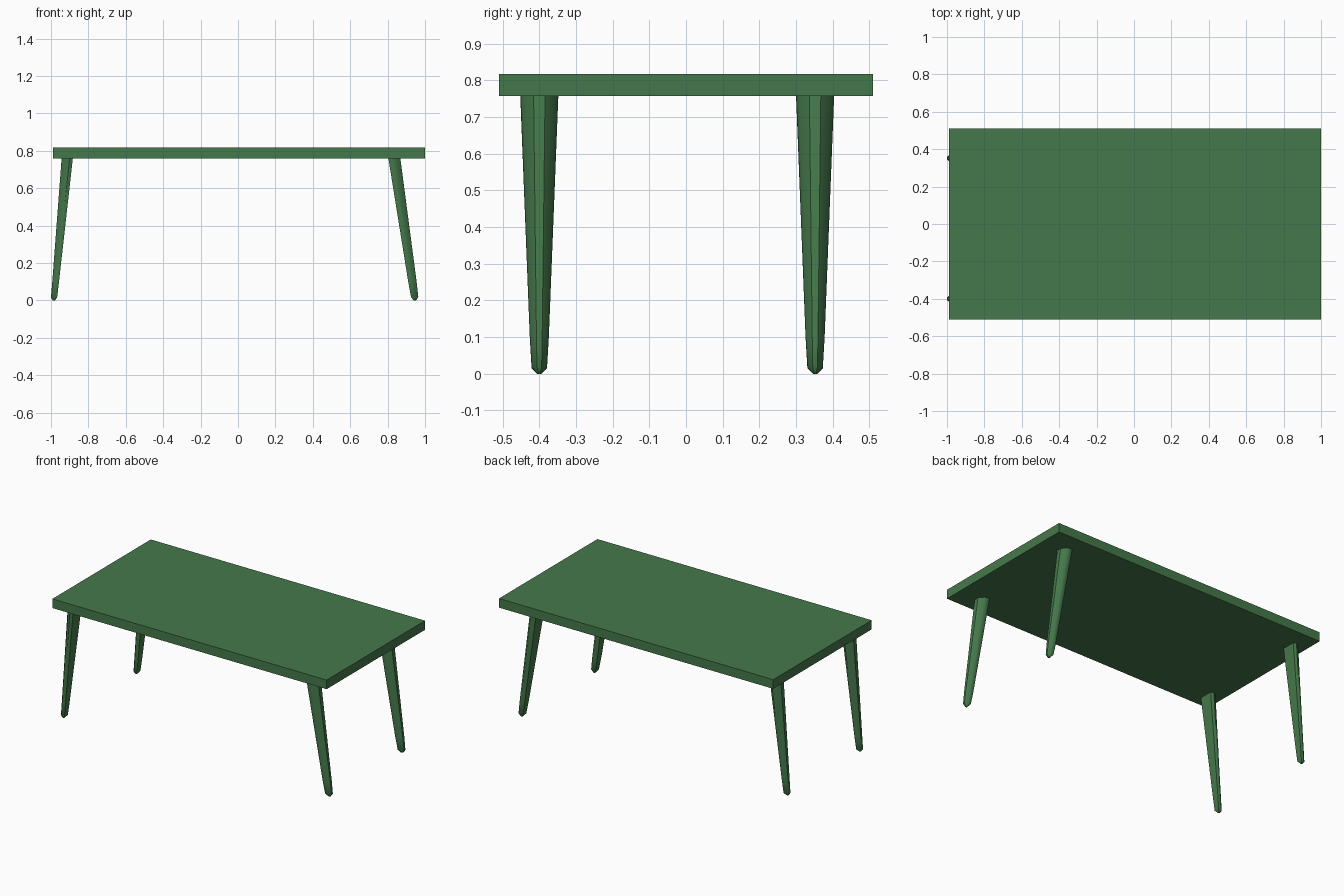
import bpy, bmesh

if "Cube" in bpy.data.objects:
    bpy.data.objects.remove(bpy.data.objects["Cube"])

mat = bpy.data.materials.new("green_paint")
mat.diffuse_color = (0.06, 0.19, 0.07, 1)
mat.use_nodes = True
mat.node_tree.nodes["Principled BSDF"].inputs["Base Color"].default_value = mat.diffuse_color


def finish(name, bm):
    bmesh.ops.recalc_face_normals(bm, faces=bm.faces)
    me = bpy.data.meshes.new(name)
    bm.to_mesh(me)
    bm.free()
    me.materials.append(mat)
    ob = bpy.data.objects.new(name, me)
    bpy.context.collection.objects.link(ob)
    return ob


# D-shaped leg section: (outward 0..1, sideways -1..1), flat on the inner side
SECTION = [(0.0, -0.85), (0.3, -1.0), (0.62, -0.85), (1.0, -0.3),
           (1.0, 0.3), (0.62, 0.85), (0.3, 1.0), (0.0, 0.85)]


def leg(name, side, y, rings):
    # rings: (z, inner x, outer x, half width), lofted from top to foot
    bm = bmesh.new()
    loops = []
    for z, inner, outer, half in rings:
        loops.append([bm.verts.new((side * (inner + u * (outer - inner)), y + v * half, z))
                      for u, v in SECTION])
    n = len(SECTION)
    for a, b in zip(loops, loops[1:]):
        for i in range(n):
            j = (i + 1) % n
            bm.faces.new((a[i], a[j], b[j], b[i]))
    bm.faces.new(loops[0])
    bm.faces.new(loops[-1])
    ob = finish(name, bm)
    bpy.ops.object.select_all(action='DESELECT')
    bpy.context.view_layer.objects.active = ob
    ob.select_set(True)
    bpy.ops.object.shade_smooth_by_angle(angle=0.7)


# Tabletop slab
bm = bmesh.new()
bmesh.ops.create_cube(bm, size=1)
for v in bm.verts:
    v.co = (v.co.x * 1.99 + 0.005, v.co.y * 1.02, v.co.z * 0.06 + 0.788)
finish("tabletop", bm)

# Splayed tapering legs with small domed feet
left = [(0.76, 0.883, 0.943, 0.052), (0.10, 0.957, 0.993, 0.026),
        (0.015, 0.967, 1.0, 0.021), (0.0, 0.979, 0.990, 0.006)]
right = [(0.76, 0.804, 0.868, 0.052), (0.10, 0.910, 0.955, 0.026),
         (0.018, 0.925, 0.964, 0.021), (0.0, 0.939, 0.952, 0.006)]
for label, y in (("front", -0.40), ("back", 0.352)):
    leg(label + "_left_leg", -1, y, left)
    leg(label + "_right_leg", 1, y, right)
